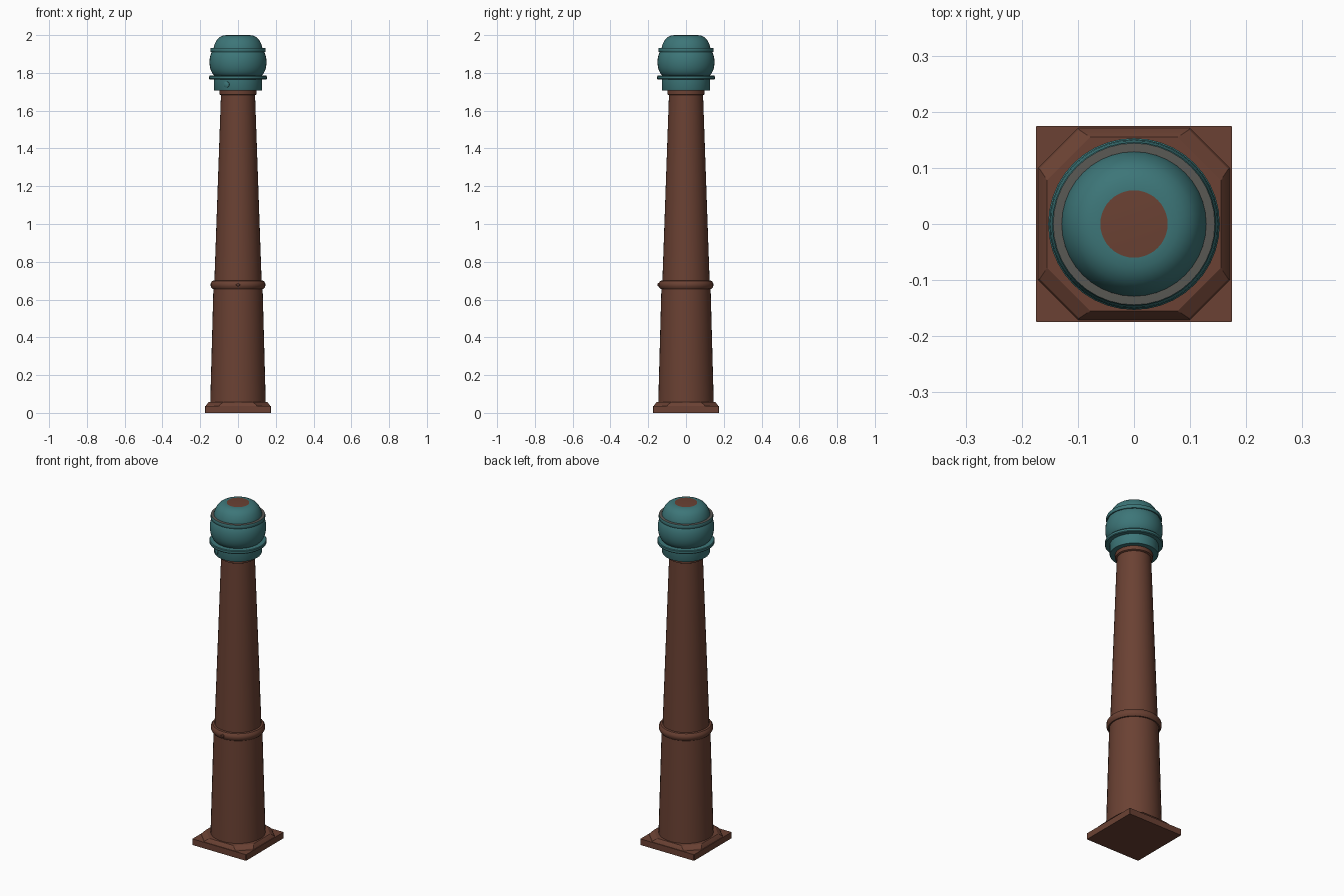
import bpy, bmesh, math

if "Cube" in bpy.data.objects:
    bpy.data.objects.remove(bpy.data.objects["Cube"])


def material(name, rgb):
    m = bpy.data.materials.new(name)
    m.diffuse_color = (*rgb, 1)
    m.use_nodes = True
    m.node_tree.nodes["Principled BSDF"].inputs["Base Color"].default_value = m.diffuse_color
    return m


RUST = material("rust_brown", (0.145, 0.053, 0.033))
TEAL = material("teal_paint", (0.046, 0.180, 0.188))
GRAY = material("worn_gray", (0.100, 0.098, 0.088))


def finish(name, bm, mats, angle=35):
    bmesh.ops.recalc_face_normals(bm, faces=bm.faces)
    me = bpy.data.meshes.new(name)
    bm.to_mesh(me)
    bm.free()
    for m in mats:
        me.materials.append(m)
    ob = bpy.data.objects.new(name, me)
    bpy.context.collection.objects.link(ob)
    bpy.ops.object.select_all(action='DESELECT')
    ob.select_set(True)
    bpy.context.view_layer.objects.active = ob
    bpy.ops.object.shade_smooth_by_angle(angle=math.radians(angle))
    return ob


def loft(bm, rings):
    """Bridge equal-length loops of points and cap both ends."""
    loops = [[bm.verts.new(p) for p in r] for r in rings]
    n = len(loops[0])
    for a, b in zip(loops, loops[1:]):
        for i in range(n):
            j = (i + 1) % n
            bm.faces.new((a[i], a[j], b[j], b[i]))
    bm.faces.new(loops[0][::-1])
    bm.faces.new(loops[-1])


def lathe(name, profile, mats, segs=40, rule=None):
    bm = bmesh.new()
    loft(bm, [[(r * math.cos(2 * math.pi * i / segs), r * math.sin(2 * math.pi * i / segs), z)
               for i in range(segs)] for r, z in profile])
    ob = finish(name, bm, mats)
    if rule:
        for p in ob.data.polygons:
            p.material_index = rule(p)
    return ob


def cut_square(h, c, z):
    """Square of half-width h whose corners are cut at c."""
    return [(h, -c, z), (h, c, z), (c, h, z), (-c, h, z),
            (-h, c, z), (-h, -c, z), (-c, -h, z), (c, -h, z)]


# Square foot plate and its sloping eight-sided skirt
bm = bmesh.new()
loft(bm, [cut_square(0.175, 0.173, 0), cut_square(0.175, 0.173, 0.036)])
finish("foot_plate", bm, [RUST], 20)
bm = bmesh.new()
loft(bm, [cut_square(0.172, 0.100, 0.034), cut_square(0.168, 0.098, 0.042),
          cut_square(0.155, 0.078, 0.057)])
finish("foot_skirt", bm, [RUST], 20)

# Tapered shaft, lower and upper lengths
lathe("lower_shaft", [(0.147, 0.05), (0.130, 0.67)], [RUST])
lathe("upper_shaft", [(0.126, 0.67), (0.090, 1.69)], [RUST])

# Rounded joint band around the shaft
lathe("joint_band", [(0.127, 0.655), (0.136, 0.657), (0.144, 0.668), (0.145, 0.678),
                     (0.144, 0.688), (0.136, 0.699), (0.122, 0.701)], [RUST])

# Neck under the head
lathe("neck_ring", [(0.092, 1.682), (0.099, 1.686), (0.099, 1.715)], [RUST])

# Teal socket with flange
lathe("head_socket", [(0.126, 1.708), (0.128, 1.712), (0.128, 1.767)], [TEAL])
lathe("head_flange", [(0.125, 1.764), (0.150, 1.765), (0.153, 1.769), (0.153, 1.781),
                      (0.150, 1.785), (0.125, 1.786)], [TEAL])

# Round head bulging up to the lid band
bulge = [(0.110 + 0.041 * math.cos(math.radians(a)), 1.857 + 0.076 * math.sin(math.radians(a)))
         for a in range(-80, 61, 14)]
lathe("head_bulge", bulge, [TEAL])

# Lid band, with a worn gray upper face
lathe("lid_band", [(0.125, 1.910), (0.144, 1.911), (0.146, 1.915), (0.146, 1.928),
                   (0.144, 1.932), (0.122, 1.933)], [TEAL, GRAY],
      rule=lambda p: int(p.normal.z > 0.8))

# Domed lid, with a bare rusty patch at its crown
dome = [(0.130, 1.925), (0.128, 1.938), (0.123, 1.954), (0.115, 1.970), (0.105, 1.983),
        (0.092, 1.992), (0.078, 1.998), (0.060, 2.0)]
lathe("lid_dome", dome, [TEAL, RUST],
      rule=lambda p: int(p.center.z > 1.9995))


# Small round studs on the socket and the joint band
def stud(name, radius, x, y, z, mat):
    ob = lathe(name, [(radius, -0.006), (radius, 0.003), (radius * 0.7, 0.006)], [mat], 14)
    ob.location = (x, y, z)
    ob.rotation_euler = (math.radians(90), 0, math.atan2(x, -y))


stud("socket_stud", 0.016, -0.060, -0.113, 1.738, TEAL)
stud("band_stud", 0.010, 0.0, -0.144, 0.678, RUST)
